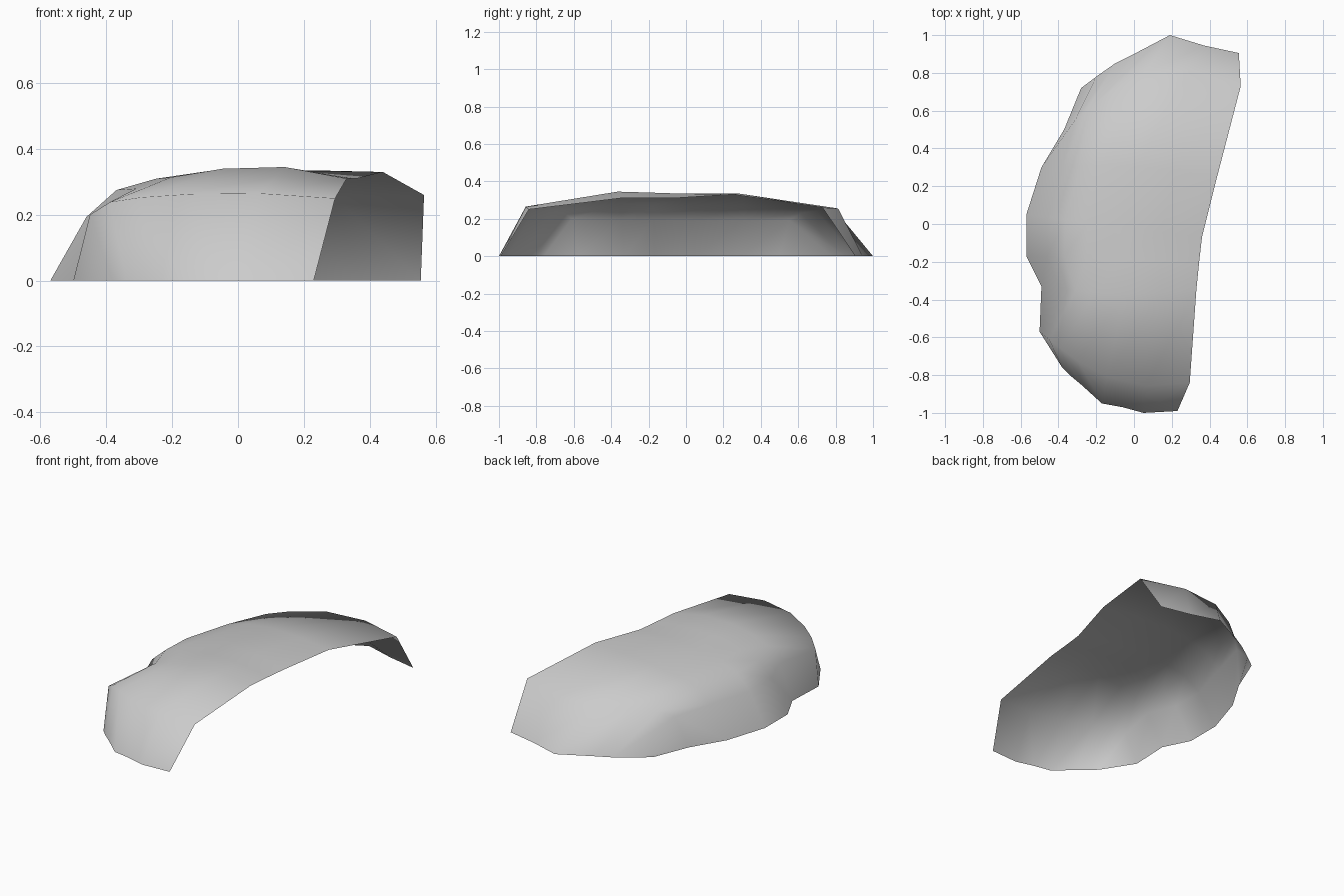
import bpy, bmesh, math

cube = bpy.data.objects.get("Cube")
if cube:
    bpy.data.objects.remove(cube, do_unlink=True)

# One plain grey for the whole shell
grey = bpy.data.materials.new("light grey")
grey.use_nodes = True
colour = (0.6, 0.6, 0.6, 1)
grey.diffuse_color = colour
grey.node_tree.nodes["Principled BSDF"].inputs["Base Color"].default_value = colour

# Cross-section from the closed side to the open rim: (distance, height) fractions
profile = [(0, 0), (.12, .57), (.22, .81), (.35, .91), (.54, .985), (.77, 1), (1, .9)]

# Ground lines of the two ends, closed side first
front_ground = [(-.38, -.76), (-.34, -.8), (-.28, -.85), (-.17, -.95),
                (-.06, -.97), (.05, -1), (.23, -.99)]
back_ground = [(-.28, .72), (-.2, .78), (-.1, .85), (0, .9),
               (.19, 1), (.37, .945), (.555, .905)]

# Ribs: ground point, rim point, crest height, bow along y, sharpness of the shoulder
ribs = [
    ((-.5, -.57), (.295, -.84, .25), .265, -.12, 1),
    ((-.49, -.33), (.33, -.35, .31), .345, -.03, 0),
    ((-.57, -.17), (.345, -.2, .31), .34, 0, 0),
    ((-.57, .05), (.36, -.07, .31), .335, 0, 0),
    ((-.49, .3), (.44, .25, .33), .335, .03, 0),
    ((-.37, .5), (.565, .73, .26), .255, .19, 1),
]


def rib_points(ground, rim, crest, bow, sharp):
    points = []
    for t, h in profile:
        if sharp:
            t, h = t ** 1.3, h ** .5
        x = ground[0] + (rim[0] - ground[0]) * t
        y = ground[1] + (rim[1] - ground[1]) * t + bow * math.sin(math.pi * t)
        points.append((x, y, crest * h))
    points[-1] = rim
    return points


rows = [[(x, y, 0) for x, y in front_ground]]
rows += [rib_points(*rib) for rib in ribs]
rows += [[(x, y, 0) for x, y in back_ground]]

# Skin the ribs into one open shell
bm = bmesh.new()
grid = [[bm.verts.new(p) for p in row] for row in rows]
for a, b in zip(grid, grid[1:]):
    for i in range(len(profile) - 1):
        bm.faces.new((a[i], a[i + 1], b[i + 1], b[i]))
mesh = bpy.data.meshes.new("curved_shell")
bm.to_mesh(mesh)
bm.free()
mesh.materials.append(grey)
for face in mesh.polygons:
    face.use_smooth = True
shell = bpy.data.objects.new("curved_shell", mesh)
bpy.context.collection.objects.link(shell)
